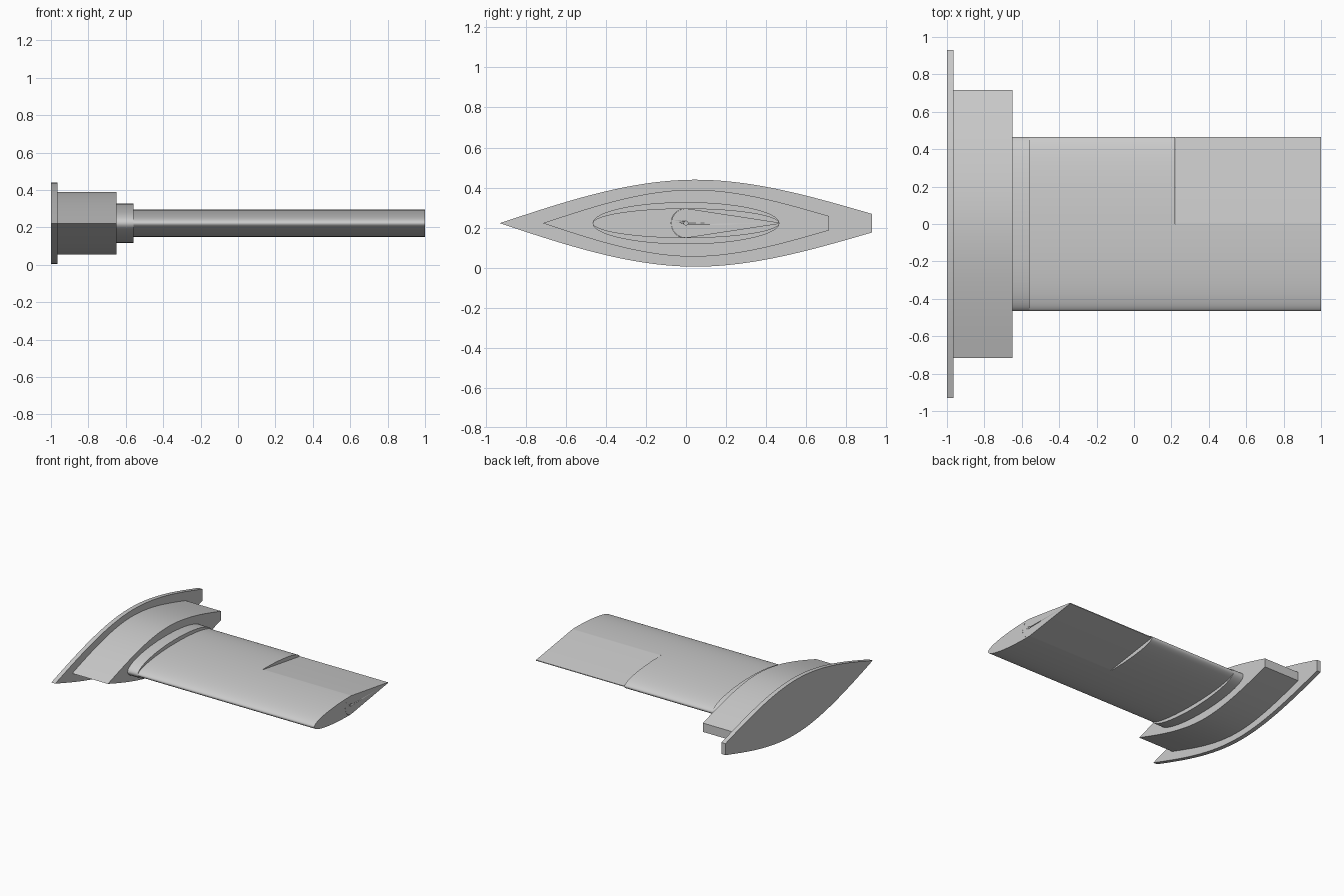
import bpy, bmesh, math

if "Cube" in bpy.data.objects:
    bpy.data.objects.remove(bpy.data.objects["Cube"], do_unlink=True)

MID = 0.222      # height of the symmetry plane
CHORD = 0.466    # half chord of the wing
THICK = 0.074    # half thickness of the wing

grey = bpy.data.materials.new("plain grey")
grey.use_nodes = True
grey.diffuse_color = (0.6, 0.6, 0.6, 1)
grey.node_tree.nodes["Principled BSDF"].inputs["Base Color"].default_value = (0.6, 0.6, 0.6, 1)


def extrude_profile(name, outline, x0, x1):
    """Extrude a closed (y, z) outline along x."""
    bm = bmesh.new()
    base = bm.faces.new([bm.verts.new((x0, y, MID + z)) for y, z in outline])
    grown = bmesh.ops.extrude_face_region(bm, geom=[base])["geom"]
    moved = [v for v in grown if isinstance(v, bmesh.types.BMVert)]
    bmesh.ops.translate(bm, verts=moved, vec=(x1 - x0, 0, 0))
    bmesh.ops.recalc_face_normals(bm, faces=bm.faces[:])
    mesh = bpy.data.meshes.new(name)
    bm.to_mesh(mesh)
    bm.free()
    mesh.materials.append(grey)
    obj = bpy.data.objects.new(name, mesh)
    bpy.context.collection.objects.link(obj)
    bpy.ops.object.select_all(action='DESELECT')
    obj.select_set(True)
    bpy.context.view_layer.objects.active = obj
    bpy.ops.object.shade_smooth_by_angle(angle=math.radians(30))
    return obj


def arc(ry, rz, start, end, steps):
    """Points on an ellipse between two angles in degrees."""
    angles = [math.radians(start + (end - start) * i / steps) for i in range(steps + 1)]
    return [(ry * math.cos(a), rz * math.sin(a)) for a in angles]


def hull_outline(scale, steps=24):
    """Pointed front, full middle and blunt back, from a natural spline."""
    knots = [(-0.93, 0), (0.03, 0.217), (0.93, 0.046)]
    (ya, za), (yb, zb), (yc, zc) = knots
    h, k = yb - ya, yc - yb
    bend = 3 * ((zc - zb) / k - (zb - za) / h) / (h + k)
    top = []
    for i in range(steps + 1):
        t = i / steps
        top.append((ya + h * t, za + (zb - za) * t + bend * h * h * (t ** 3 - t) / 6))
    for i in range(1, steps + 1):
        t = i / steps
        s = 1 - t
        top.append((yb + k * t, zb + (zc - zb) * t + bend * k * k * (s ** 3 - s) / 6))
    bottom = [(y, -z) for y, z in reversed(top[1:])]
    return [(y * scale, z * scale) for y, z in top + bottom]


# Root: end flange, mounting block and collar
extrude_profile("end_flange", hull_outline(1), -1, -0.965)
extrude_profile("mounting_block", hull_outline(0.769), -0.965, -0.65)
extrude_profile("collar", arc(CHORD, 0.105, 0, 360, 96)[:-1], -0.65, -0.56)

# Inner wing: full ellipse section
extrude_profile("inner_wing", arc(CHORD, THICK, 0, 360, 96)[:-1], -0.56, 0.218)

# Outer wing: elliptical nose with a hollow back that holds the flap
nose = arc(CHORD, THICK, 90, 270, 48)
hollow = arc(THICK, THICK, 270, 90, 24)[1:-1]
extrude_profile("outer_wing_nose", nose + hollow, 0.218, 1)

# Flap: round hinge edge and straight taper to a thin trailing edge
hinge_edge = arc(THICK - 0.001, THICK - 0.001, 82, 278, 28)
flap = extrude_profile("flap", hinge_edge + [(CHORD, -0.003), (CHORD, 0.003)], 0.222, 1)

# Hinge bore in the flap tip
cutter = extrude_profile("hinge_bore_cutter", arc(0.01, 0.01, 0, 360, 20)[:-1], 0.6, 1.1)
cutter.hide_render = True
cutter.hide_set(True)
bore = flap.modifiers.new("hinge_bore", 'BOOLEAN')
bore.operation = 'DIFFERENCE'
bore.object = cutter
bpy.context.view_layer.objects.active = flap
bpy.ops.object.modifier_apply(modifier=bore.name)
bpy.data.objects.remove(cutter, do_unlink=True)
